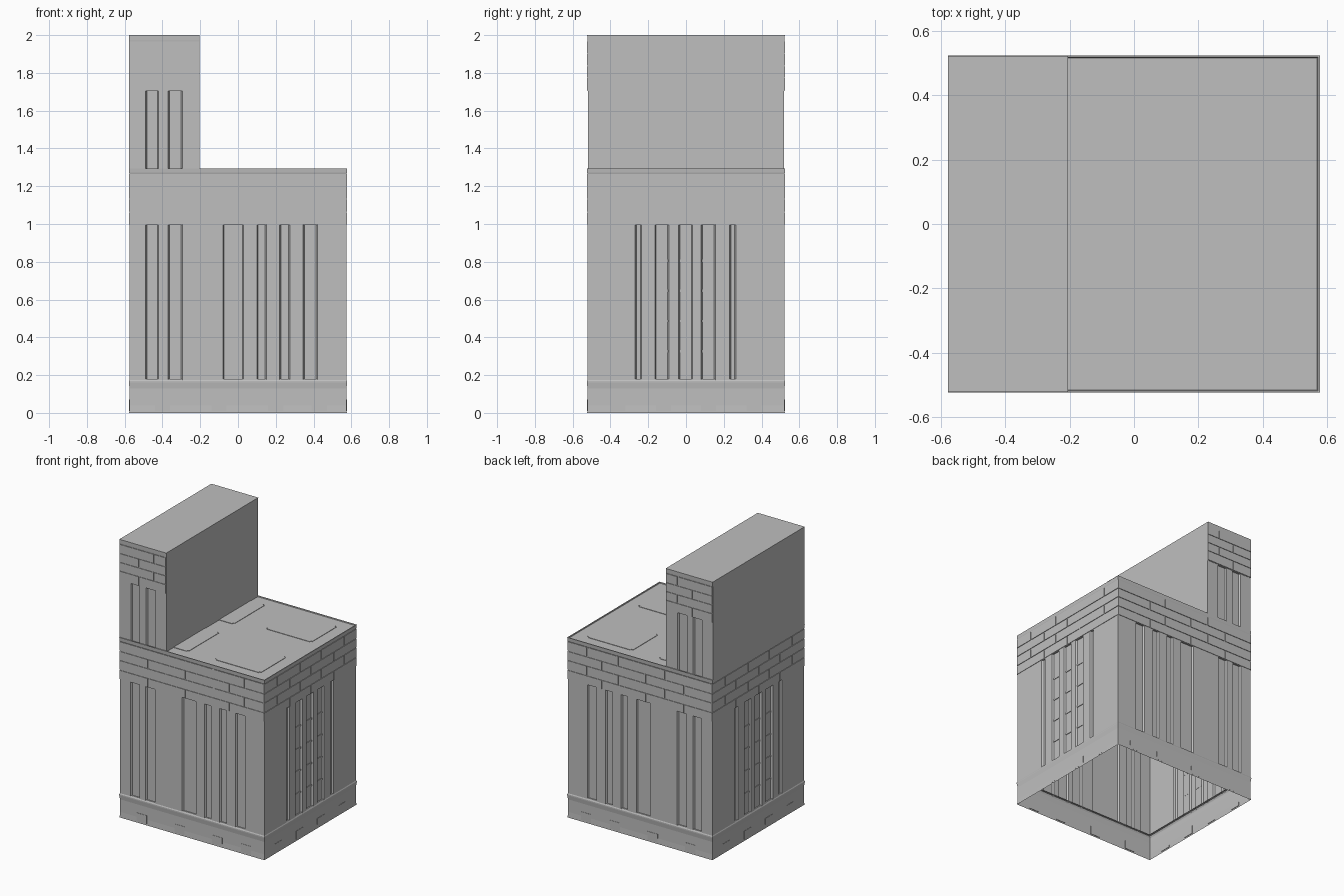
import bpy, bmesh, math
from mathutils import Vector

cube = bpy.data.objects.get("Cube")
if cube:
    bpy.data.objects.remove(cube, do_unlink=True)

grey = bpy.data.materials.new("concrete grey")
grey.use_nodes = True
grey.diffuse_color = (0.52, 0.52, 0.52, 1)
grey.node_tree.nodes["Principled BSDF"].inputs["Base Color"].default_value = grey.diffuse_color

HX, HY = 0.578, 0.525
TX = -0.205          # inner side of the tower
DEPTH = 0.012


def finish(name, bm, smooth=False):
    bmesh.ops.remove_doubles(bm, verts=bm.verts, dist=0.0001)
    me = bpy.data.meshes.new(name)
    bm.to_mesh(me)
    bm.free()
    me.materials.append(grey)
    ob = bpy.data.objects.new(name, me)
    bpy.context.collection.objects.link(ob)
    if smooth:
        bpy.ops.object.select_all(action='DESELECT')
        ob.select_set(True)
        bpy.context.view_layer.objects.active = ob
        bpy.ops.object.shade_smooth_by_angle(angle=math.radians(50))
    return ob


def loft(bm, rings, cap=False):
    """Join equal rings of points, listed bottom to top."""
    loops = [[bm.verts.new(p) for p in r] for r in rings]
    n = len(loops[0])
    for a, b in zip(loops, loops[1:]):
        for i in range(n):
            j = (i + 1) % n
            bm.faces.new((a[i], a[j], b[j], b[i]))
    if cap:
        bm.faces.new(loops[-1])


def rect(z, x0, x1, y, inx, iny):
    x0, x1, y = x0 + inx, x1 - inx, y - iny
    return [(x0, -y, z), (x1, -y, z), (x1, y, z), (x0, y, z)]


def band(name, profile, x0=-HX, x1=HX, side=1, cap=False):
    """Rectangular moulding from (height, inset) pairs."""
    bm = bmesh.new()
    loft(bm, [rect(z, x0, x1, HY, i * side, i) for z, i in profile], cap)
    return finish(name, bm)


def fluted_edge(a, b, grooves):
    """Wall section from a to b as (position, inset) pairs."""
    pts = [(a, 0)]
    for g0, g1 in grooves:
        pts += [(g0, 0), (g0 + 0.007, DEPTH), (g1 - 0.007, DEPTH), (g1, 0)]
    return pts + [(b, 0)]


def fluted_walls(name, x0, x1, long_grooves, end_grooves, z0, z1, inset):
    fx = fluted_edge(x0, x1, long_grooves)
    fy = fluted_edge(-HY + inset, HY - inset, end_grooves)
    y = HY - inset
    path = [(p, -y + d) for p, d in fx] + [(x1 - d, p) for p, d in fy[1:]]
    path += [(p, y - d) for p, d in fx[-2::-1]] + [(x0 + d, p) for p, d in fy[-2:0:-1]]
    bm = bmesh.new()
    loft(bm, [[(px, py, z) for px, py in path] for z in (z0, z1)])
    return finish(name, bm, True)


def box(bm, lo, hi):
    made = bmesh.ops.create_cube(bm, size=1)["verts"]
    for v in made:
        v.co = Vector([(l + h) / 2 + c * (h - l) for l, h, c in zip(lo, hi, v.co)])


def courses(name, x0, x1, levels, joints_x, joints_y):
    """Staggered rows of thin blocks on the front, back and, if given, the ends."""
    bm = bmesh.new()
    gap, t = 0.003, 0.004
    for row, (z0, z1) in enumerate(zip(levels, levels[1:])):
        z0, z1 = z0 + gap, z1 - gap
        xs = [x0] + joints_x[row % 2] + [x1]
        for a, b in zip(xs, xs[1:]):
            for s in (-1, 1):
                ys = sorted((s * (HY - 0.004), s * (HY - 0.004 + t)))
                box(bm, (a + gap, ys[0], z0), (b - gap, ys[1], z1))
        if joints_y:
            ys = [-HY] + joints_y[row % 2] + [HY]
            for a, b in zip(ys, ys[1:]):
                for s in (-1, 1):
                    ex = sorted((s * (HX - 0.004), s * (HX - 0.004 + t)))
                    box(bm, (ex[0], a + gap, z0), (ex[1], b - gap, z1))
    return finish(name, bm)


tower_grooves = [(-0.49, -0.42), (-0.37, -0.295)]
front_grooves = tower_grooves + [(-0.08, 0.03), (0.10, 0.15), (0.22, 0.275), (0.345, 0.42)]
end_grooves = [(-0.27, -0.235), (-0.165, -0.09), (-0.04, 0.035), (0.08, 0.155), (0.23, 0.265)]

# Base, open underneath
band("base", [(0, 0.002), (0.04, 0.004), (0.13, 0.004), (0.16, 0), (0.168, 0), (0.18, 0.006), (0.18, 0.02)])

# Fluted main walls
fluted_walls("main_walls", -HX + 0.003, HX - 0.003, front_grooves, end_grooves, 0.175, 1.0, 0.003)

# Crossbars in the end windows
bm = bmesh.new()
for g0, g1 in end_grooves[1:4]:
    for z in (0.32, 0.48, 0.64, 0.8):
        for s in (-1, 1):
            xs = sorted((s * (HX - 0.016), s * (HX - 0.011)))
            box(bm, (xs[0], g0 + 0.006, z), (xs[1], g1 - 0.006, z + 0.012))
finish("window_crossbars", bm)

# Upper block courses and cornice, closed by a roof with a slight lip
band("upper_band", [(0.995, 0.02), (0.995, 0.004), (1.27, 0.004)])
courses("upper_blocks", -HX, HX, [0.995, 1.062, 1.132, 1.198, 1.268],
        [[-0.35, -0.05, 0.3], [-0.2, 0.17, 0.42]], [[-0.24, 0, 0.26], [-0.38, -0.12, 0.12, 0.38]])
band("cornice_and_roof", [(1.265, 0.004), (1.272, 0.002), (1.295, 0), (1.295, 0.006), (1.289, 0.008)], cap=True)

# Roof panels
bm = bmesh.new()
for x0, x1, y0, y1 in ((0.12, 0.485, 0.14, 0.44), (-0.46, -0.09, 0.077, 0.44)):
    for s in (-1, 1):
        ys = sorted((s * y0, s * y1))
        box(bm, (x0, ys[0], 1.286), (x1, ys[1], 1.292))
corners = [e for e in bm.edges if abs(e.verts[0].co.z - e.verts[1].co.z) > 0.001]
bmesh.ops.bevel(bm, geom=corners, offset=0.012, segments=2, affect='EDGES')
finish("roof_panels", bm)

# Tower, with plain ends and fluted front and back
fluted_walls("tower_walls", -HX, TX, tower_grooves, [], 1.285, 1.71, 0.006)
band("tower_band", [(1.705, 0.02), (1.705, 0.004), (1.97, 0.004)], x1=TX, side=0)
courses("tower_blocks", -HX, TX, [1.705, 1.775, 1.838, 1.902, 1.968],
        [[-0.42], [-0.3]], None)
band("tower_cornice", [(1.965, 0.004), (1.975, 0.003), (2.0, 0.002)], x1=TX, side=0, cap=True)

# Small stone plates around the base
bm = bmesh.new()
for s in (-1, 1):
    for x in (-0.4, -0.1, 0.2, 0.43):
        ys = sorted((s * (HY - 0.006), s * (HY - 0.002)))
        box(bm, (x - 0.04, ys[0], 0.01), (x + 0.04, ys[1], 0.07))
    for y in (-0.36, -0.12, 0.12, 0.36):
        xs = sorted((s * (HX - 0.006), s * (HX - 0.002)))
        box(bm, (xs[0], y - 0.04, 0.01), (xs[1], y + 0.04, 0.07))
finish("base_stones", bm)
